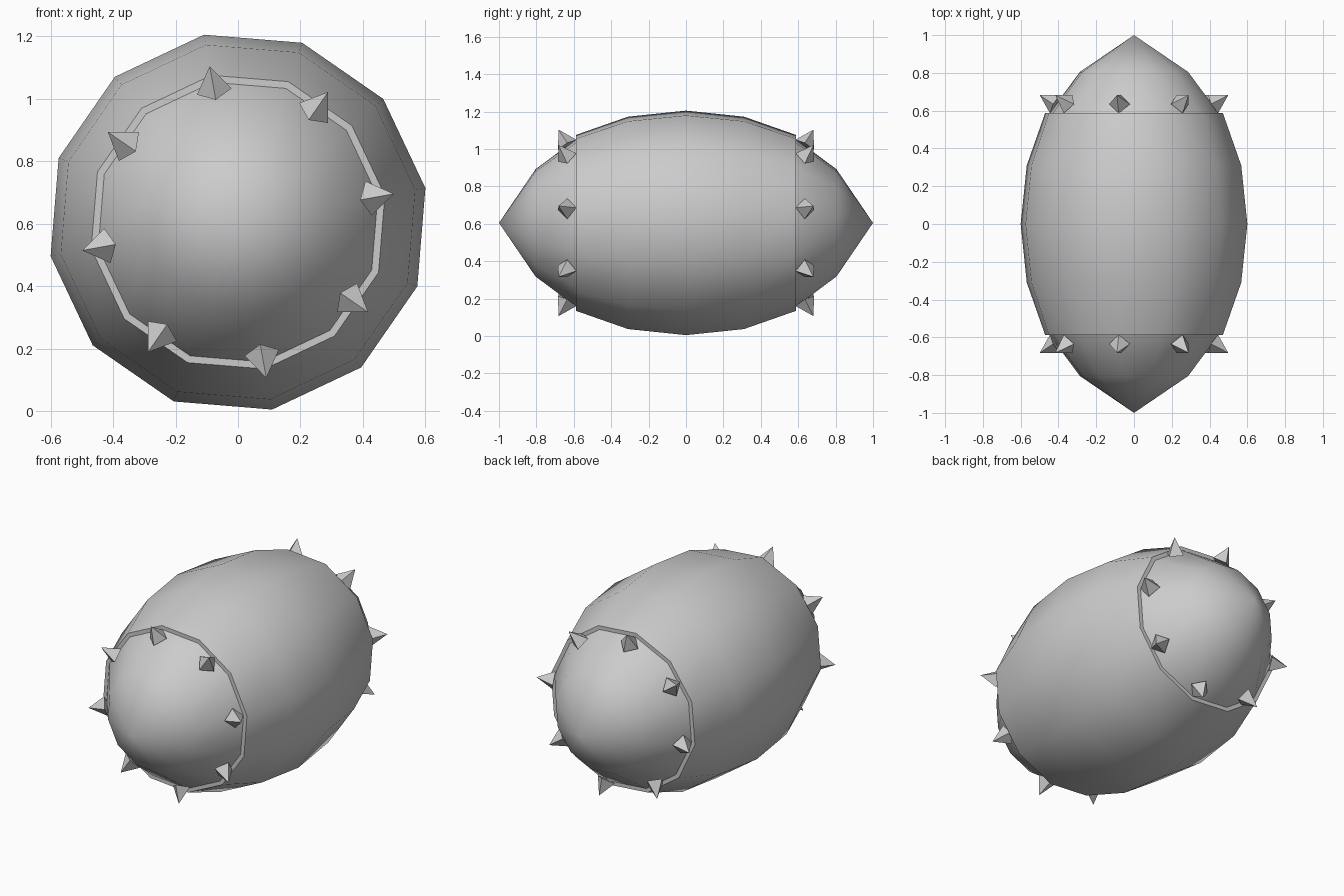
import bpy, bmesh
from math import cos, sin, pi, radians
from mathutils import Vector

if "Cube" in bpy.data.objects:
    bpy.data.objects.remove(bpy.data.objects["Cube"])

TURN = radians(10.3)   # twist of every ring about the long axis
CZ = 0.605             # height of the long axis


def at(y, r, a):
    return Vector((r * cos(a), y, CZ + r * sin(a)))


def finish(bm, name):
    bmesh.ops.remove_doubles(bm, verts=bm.verts, dist=1e-5)
    bmesh.ops.recalc_face_normals(bm, faces=bm.faces)
    mesh = bpy.data.meshes.new(name)
    bm.to_mesh(mesh)
    bm.free()
    obj = bpy.data.objects.new(name, mesh)
    bpy.context.collection.objects.link(obj)
    return obj


def smooth(obj, angle):
    bpy.ops.object.select_all(action='DESELECT')
    obj.select_set(True)
    bpy.context.view_layer.objects.active = obj
    bpy.ops.object.shade_smooth_by_angle(angle=radians(angle))


def lathe(name, profile, sides=12):
    # spin a (y, radius) profile round the long axis
    bm = bmesh.new()
    rings = []
    for y, r in profile:
        if r == 0:
            rings.append([bm.verts.new(at(y, 0, 0))] * sides)
        else:
            rings.append([bm.verts.new(at(y, r, TURN + 2 * pi * i / sides)) for i in range(sides)])
    for a, b in zip(rings, rings[1:]):
        for i in range(sides):
            j = (i + 1) % sides
            bm.faces.new(list(dict.fromkeys((a[i], a[j], b[j], b[i]))))
    obj = finish(bm, name)
    smooth(obj, 50)
    return obj


def mirrored(half):
    return [(-y, r) for y, r in reversed(half) if y > 0] + half


# inner body with pointed ends
lathe("inner_body", mirrored([(0, 0.578), (0.31, 0.55), (0.588, 0.455), (0.805, 0.291), (1.0, 0)]))

# outer band, with a lip closing onto the inner body
lathe("outer_band", mirrored([(0, 0.61), (0.31, 0.577), (0.588, 0.478), (0.5881, 0.45)]))

# ring of eight four-sided spikes near each end
for name, side in (("front_spikes", -1), ("back_spikes", 1)):
    bm = bmesh.new()
    for k in range(8):
        a = TURN + k * pi / 4
        tangent = Vector((-sin(a), 0, cos(a))) * 0.056
        mid = at(side * 0.635, 0.425, a)
        corners = [at(side * 0.684, 0.398, a), mid + tangent,
                   at(side * 0.586, 0.452, a), mid - tangent]
        base = [bm.verts.new(c) for c in corners]
        tip = bm.verts.new(at(side * 0.682, 0.507, a))
        bm.faces.new(base)
        for i in range(4):
            bm.faces.new((base[i], base[(i + 1) % 4], tip))
    finish(bm, name)
